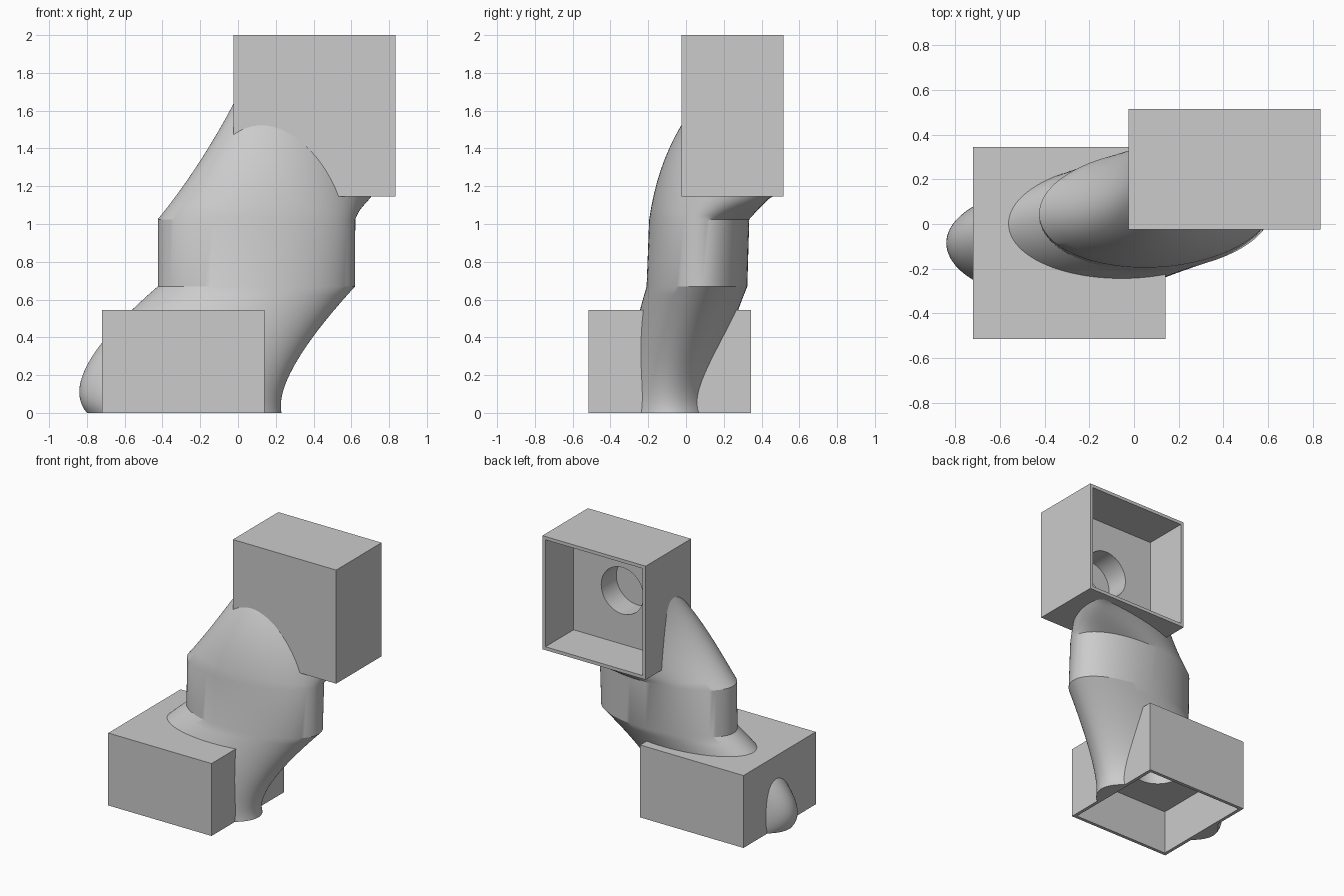
import bpy, bmesh, math
from mathutils import Vector

if "Cube" in bpy.data.objects:
    bpy.data.objects.remove(bpy.data.objects["Cube"], do_unlink=True)

grey = bpy.data.materials.new("plain_grey")
grey.use_nodes = True
colour = (0.6, 0.6, 0.6, 1)
grey.diffuse_color = colour
grey.node_tree.nodes["Principled BSDF"].inputs["Base Color"].default_value = colour


def make_object(name, bm):
    bmesh.ops.recalc_face_normals(bm, faces=bm.faces)
    mesh = bpy.data.meshes.new(name)
    bm.to_mesh(mesh)
    bm.free()
    mesh.materials.append(grey)
    obj = bpy.data.objects.new(name, mesh)
    bpy.context.collection.objects.link(obj)
    return obj


def block(name, low, high):
    bm = bmesh.new()
    bmesh.ops.create_cube(bm, size=1)
    low, high = Vector(low), Vector(high)
    for v in bm.verts:
        v.co = (low + high) / 2 + v.co * (high - low)
    return make_object(name, bm)


def select(obj):
    bpy.ops.object.select_all(action='DESELECT')
    obj.select_set(True)
    bpy.context.view_layer.objects.active = obj


def cut(obj, cutter):
    mod = obj.modifiers.new("cut", 'BOOLEAN')
    mod.operation, mod.solver, mod.object = 'DIFFERENCE', 'EXACT', cutter
    select(obj)
    bpy.ops.object.modifier_apply(modifier=mod.name)
    bpy.data.objects.remove(cutter, do_unlink=True)


WALL, CAVITY, HOLE = 0.025, 0.335, 0.175


def socket_box(name, low, high, axis, side):
    """Box open on one side, with a blind round hole in the cavity floor."""
    low, high = Vector(low), Vector(high)
    box = block(name, low, high)
    c_low = low + Vector((WALL,) * 3)
    c_high = high - Vector((WALL,) * 3)
    depth = high[axis] - low[axis]
    if side > 0:
        c_low[axis], c_high[axis] = high[axis] - CAVITY, high[axis] + 0.1
        hole_end = low[axis] + WALL
    else:
        c_low[axis], c_high[axis] = low[axis] - 0.1, low[axis] + CAVITY
        hole_end = high[axis] - WALL
    cut(box, block("cavity_cutter", c_low, c_high))
    # Round hole
    bm = bmesh.new()
    bmesh.ops.create_cone(bm, cap_ends=True, segments=64, radius1=HOLE,
                          radius2=HOLE, depth=depth)
    centre = (low + high) / 2
    centre[axis] = hole_end + side * depth / 2
    cyl = make_object("hole_cutter", bm)
    if axis == 1:
        cyl.data.transform(Vector((0, 0, 1)).rotation_difference(
            Vector((0, 1, 0))).to_matrix().to_4x4())
    cyl.location = centre
    bpy.context.view_layer.update()
    cut(box, cyl)
    select(box)
    bpy.ops.object.shade_smooth_by_angle(angle=math.radians(30))


lower = ((-0.72, -0.515, 0), (0.14, 0.345, 0.545))
upper = ((-0.025, -0.025, 1.145), (0.835, 0.515, 2.0))
socket_box("lower_box", *lower, axis=2, side=-1)
socket_box("upper_box", *upper, axis=1, side=1)

# Flattened tube: each ring is a centre and two half axes
foot = ((-0.285, -0.085, 0), (0.515, 0, 0), (0, 0.27, 0))
foot_pull = ((-0.39, -0.105, 0.2), (0.58, 0, 0), (0, 0.24, 0))
band_low = ((0.098, 0.058, 0.67), (0.522, 0.03, 0), (-0.02, 0.265, 0))
band_top = ((0.098, 0.07, 1.025), (0.522, 0.04, 0), (-0.03, 0.262, 0))
head_pull = ((0.42, 0.2, 1.47), (0.29, 0.03, -0.25), (0.14, 0.29, -0.23))
head = ((0.405, 0.51, 1.572), (0.37, 0, -0.37), (-0.19, 0, -0.19))


def blend(a, b, c, t):
    w = ((1 - t) ** 2, 2 * t * (1 - t), t * t)
    return [sum((Vector(p) * k for p, k in zip(ps, w)), Vector())
            for ps in zip(a, b, c)]


STEPS, SIDES = 20, 96
rings = [blend(foot, foot_pull, band_low, i / STEPS) for i in range(STEPS + 1)]
rings += [blend(band_top, head_pull, head, i / STEPS) for i in range(STEPS + 1)]

bm = bmesh.new()
loops = []
for c, u, v in rings:
    angles = [2 * math.pi * k / SIDES for k in range(SIDES)]
    loops.append([bm.verts.new(c + u * math.cos(a) + v * math.sin(a)) for a in angles])
for a, b in zip(loops, loops[1:]):
    for k in range(SIDES):
        n = (k + 1) % SIDES
        bm.faces.new((a[k], a[n], b[n], b[k]))
bm.faces.new(loops[0])
bm.faces.new(loops[-1])
tube = make_object("connecting_tube", bm)

# Clear the tube out of both boxes, ending inside their walls
INSET = Vector((0.012,) * 3)
for (low, high), reach_low, reach_high in (
        (lower, (0, 0, -0.2), (0, 0, 0)), (upper, (0, 0, 0), (0, 0.2, 0))):
    cut(tube, block("tube_cutter", Vector(low) + INSET + Vector(reach_low),
                    Vector(high) - INSET + Vector(reach_high)))
select(tube)
bpy.ops.object.shade_smooth_by_angle(angle=math.radians(25))
